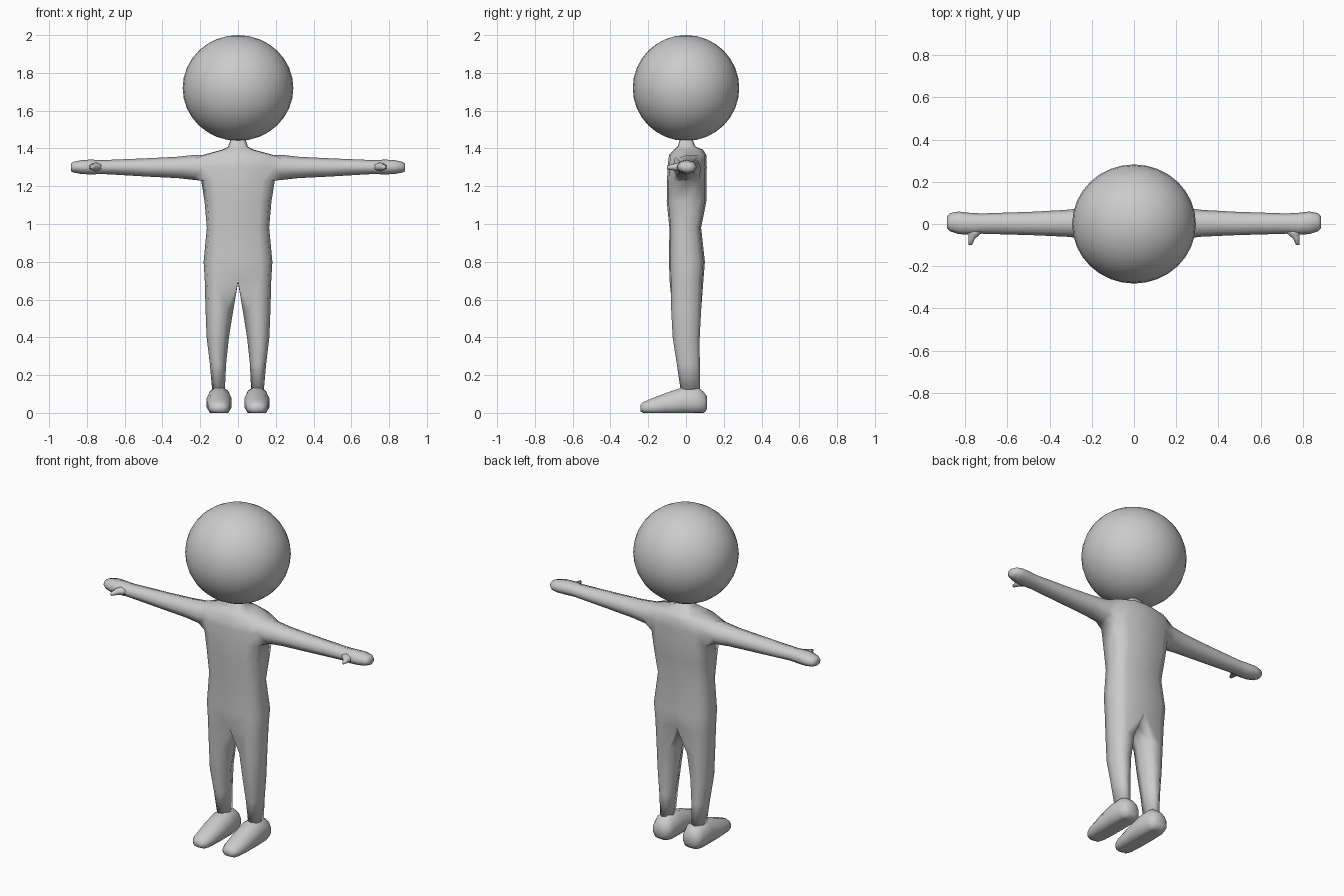
import bpy, bmesh, math
from math import sin, cos, radians

if "Cube" in bpy.data.objects:
    bpy.data.objects.remove(bpy.data.objects["Cube"])

grey = bpy.data.materials.new("light grey")
grey.diffuse_color = (0.6, 0.6, 0.6, 1)
grey.use_nodes = True
grey.node_tree.nodes["Principled BSDF"].inputs["Base Color"].default_value = grey.diffuse_color


def sp(v, p):
    """Signed power, for boxy ellipses."""
    return math.copysign(abs(v) ** p, v)


def skin(bm, a, b, closed=True):
    n = len(a)
    for i in range(n if closed else n - 1):
        j = (i + 1) % n
        bm.faces.new((a[i], a[j], b[j], b[i]))


def finish(bm, name, angle=180, mirror=True):
    me = bpy.data.meshes.new(name)
    bm.to_mesh(me)
    bm.free()
    ob = bpy.data.objects.new(name, me)
    bpy.context.collection.objects.link(ob)
    me.materials.append(grey)
    me.polygons.foreach_set("use_smooth", [True] * len(me.polygons))
    bpy.context.view_layer.objects.active = ob
    ob.select_set(True)
    if angle < 180:
        bpy.ops.object.shade_smooth_by_angle(angle=radians(angle))
    if mirror:
        m = ob.modifiers.new("Mirror", 'MIRROR')
        m.merge_threshold = 0.0005
    ob.select_set(False)
    return ob


# Body: right half of torso, arm and leg as one skin, mirrored
bm = bmesh.new()

# Torso half rings from hips to neck: z, half width, front y, back y
torso = [(.70, .176, -.087, .092), (.80, .182, -.09, .10), (.98, .165, -.088, .08),
         (1.12, .177, -.102, .108), (1.23, .195, -.10, .108), (1.30, .20, -.098, .11),
         (1.365, .19, -.09, .108), (1.393, .085, -.065, .09),
         (1.41, .052, -.045, .05), (1.46, .037, -.028, .03)]
rings = []
for z, hx, y0, y1 in torso:
    ring = []
    for i in range(7):
        a = radians(30 * i)
        x = 0 if i in (0, 6) else hx * sp(sin(a), .6)
        ring.append(bm.verts.new((x, (y0 + y1) / 2 - (y1 - y0) / 2 * sp(cos(a), .6), z)))
    rings.append(ring)
for k in range(len(rings) - 1):
    if k in (4, 5):  # leave the shoulder opening
        skin(bm, rings[k][:3], rings[k + 1][:3], False)
        skin(bm, rings[k][4:], rings[k + 1][4:], False)
    else:
        skin(bm, rings[k], rings[k + 1], False)

# Arm and hand, grown out of the shoulder: x, front y, back y, low z, high z
r0, r1, r2 = rings[4:7]
prev = [r0[2], r0[3], r0[4], r1[4], r2[4], r2[3], r2[2], r1[2]]
arm = [(.23, -.07, .078, 1.233, 1.366), (.32, -.06, .067, 1.243, 1.356),
       (.48, -.053, .058, 1.251, 1.348), (.72, -.046, .05, 1.265, 1.338),
       (.78, -.05, .053, 1.262, 1.341), (.83, -.048, .059, 1.265, 1.338),
       (.87, -.035, .052, 1.272, 1.329), (.885, -.02, .036, 1.28, 1.32)]
for x, y0, y1, z0, z1 in arm:
    ring = []
    for i in range(8):
        a = radians(225 + 45 * i)
        ring.append(bm.verts.new((x, (y0 + y1) / 2 + (y1 - y0) / 2 * cos(a),
                                  (z0 + z1) / 2 + (z1 - z0) / 2 * sin(a))))
    skin(bm, prev, ring)
    prev = ring
bm.faces.new(prev)

# Leg, from the hip ring plus one crotch point: z, inner x, outer x, front y, back y
prev = rings[0] + [bm.verts.new((0, 0, .69))]
leg = [(.55, .024, .172, -.08, .082), (.40, .048, .166, -.072, .074),
       (.26, .063, .149, -.05, .074), (.11, .07, .136, -.028, .076)]
for z, x0, x1, y0, y1 in leg:
    ring = []
    for d in (-118, -78, -42, 0, 42, 78, 118, 180):
        a = radians(d)
        ring.append(bm.verts.new(((x0 + x1) / 2 + (x1 - x0) / 2 * sp(cos(a), .85),
                                  (y0 + y1) / 2 + (y1 - y0) / 2 * sp(sin(a), .85), z)))
    skin(bm, ring, prev)
    prev = ring
bm.faces.new(prev[::-1])
finish(bm, "body")


def loft_y(name, sections, n, angle=180):
    """Loft along y through (y, centre x, half width, low z, high z), flat on z = 0."""
    bm = bmesh.new()
    prev = None
    for y, cx, hx, z0, z1 in sections:
        ring = []
        for i in range(n):
            a = 2 * math.pi * (i + .5) / n
            z = (z0 + z1) / 2 + (z1 - z0) / 2 * sin(a) / cos(math.pi / n)
            ring.append(bm.verts.new((cx + hx * cos(a), y, max(0, z))))
        if prev:
            skin(bm, prev, ring)
        else:
            bm.faces.new(ring)
        prev = ring
    bm.faces.new(prev)
    bmesh.ops.recalc_face_normals(bm, faces=bm.faces)
    return finish(bm, name, angle)


# Feet
loft_y("feet", [(.112, .1, .036, .02, .085), (.095, .1, .056, -.012, .11),
                (.06, .1, .067, -.02, .138), (-.02, .1, .069, -.02, .134),
                (-.11, .1, .067, -.02, .104), (-.19, .1, .06, -.015, .073),
                (-.225, .1, .046, -.008, .058), (-.242, .1, .028, .008, .042)], 12, 60)

# Thumbs
loft_y("thumbs", [(-.025, .75, .044, 1.28, 1.325), (-.05, .757, .032, 1.284, 1.32),
                  (-.07, .769, .018, 1.287, 1.315), (-.1, .775, .009, 1.292, 1.308)], 6)

# Head
bm = bmesh.new()
bmesh.ops.create_uvsphere(bm, u_segments=32, v_segments=16, radius=1)
for v in bm.verts:
    v.co = (v.co.x * .293, v.co.y * .282, v.co.z * .28 + 1.72)
finish(bm, "head", mirror=False)
